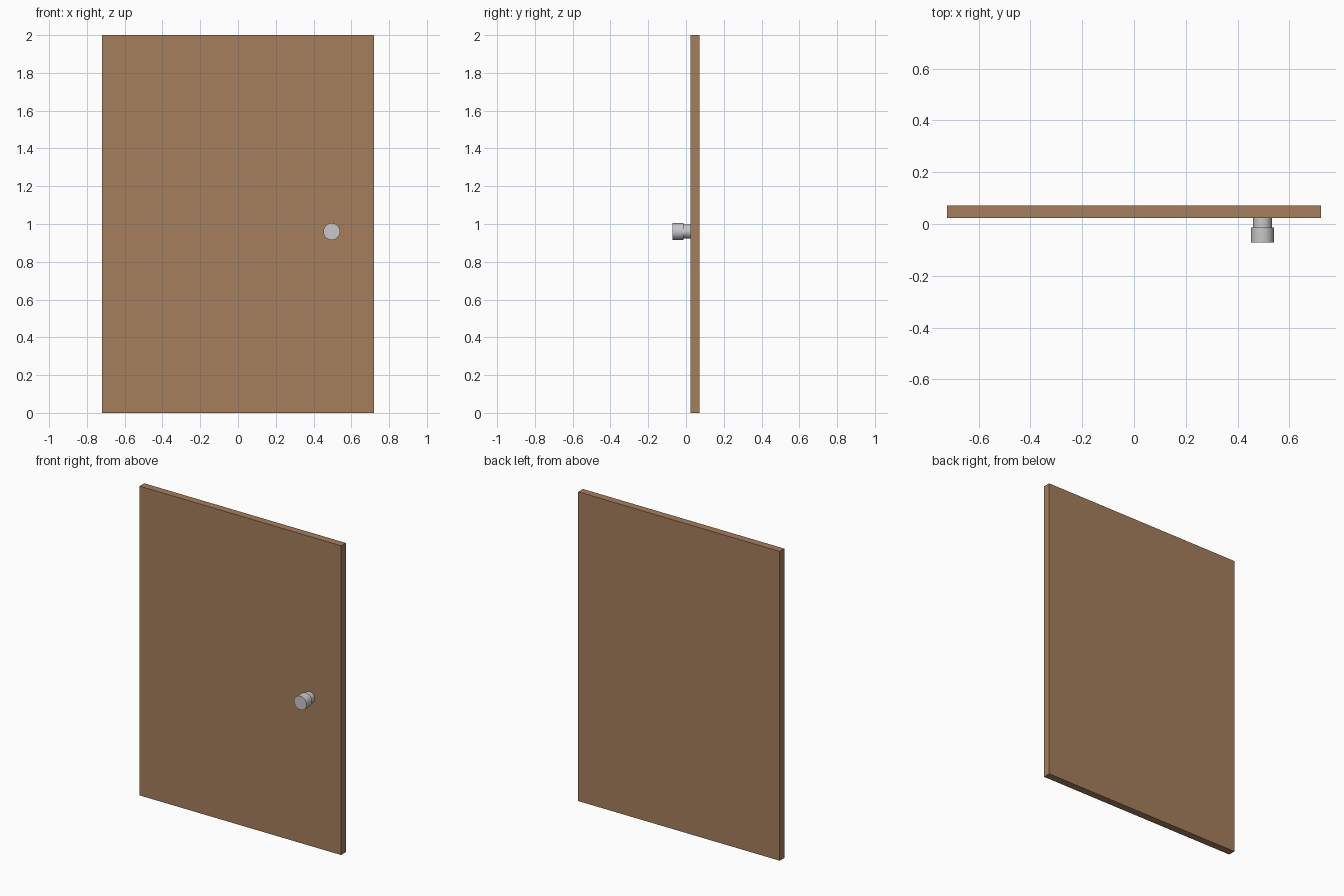
import bpy, math

if "Cube" in bpy.data.objects:
    bpy.data.objects.remove(bpy.data.objects["Cube"])


def material(name, srgb):
    m = bpy.data.materials.new(name)
    lin = [(c / 255 / 12.92) if c / 255 <= 0.04045 else ((c / 255 + 0.055) / 1.055) ** 2.4 for c in srgb]
    m.diffuse_color = (*lin, 1)
    m.use_nodes = True
    m.node_tree.nodes["Principled BSDF"].inputs["Base Color"].default_value = m.diffuse_color
    return m


wood = material("brown wood", (166, 126, 93))
metal = material("light grey metal", (200, 200, 200))


def cylinder_y(name, radius, y0, y1, x=0.496, z=0.96):
    bpy.ops.mesh.primitive_cylinder_add(vertices=32, radius=radius, depth=y1 - y0,
                                        location=(x, (y0 + y1) / 2, z),
                                        rotation=(math.pi / 2, 0, 0))
    o = bpy.context.object
    o.name = name
    o.data.materials.append(metal)
    bpy.ops.object.shade_smooth_by_angle(angle=math.radians(30))


# Door slab
bpy.ops.mesh.primitive_cube_add(size=1, location=(0, 0.048, 1))
door = bpy.context.object
door.name = "door_panel"
door.scale = (1.442, 0.048, 2)
bpy.ops.object.transform_apply(location=False, rotation=False, scale=True)
door.data.materials.append(wood)

# Handle: thin stem and wider knob
cylinder_y("knob_stem", 0.037, -0.014, 0.026)
cylinder_y("door_knob", 0.0445, -0.072, -0.014)
